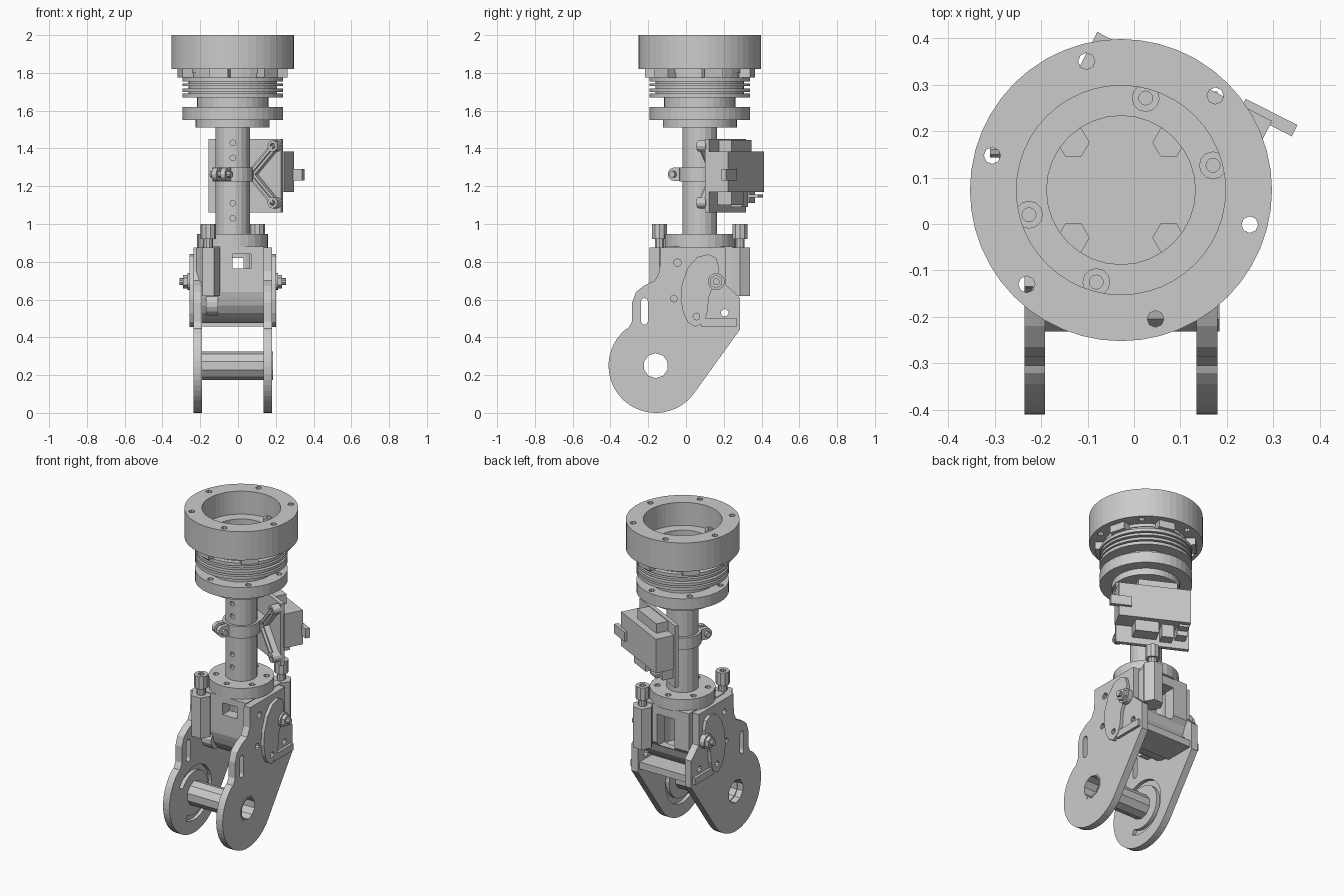
import bpy, bmesh
from math import sin, cos, pi, radians, atan2, hypot
from mathutils import Matrix, Vector

if "Cube" in bpy.data.objects:
    bpy.data.objects.remove(bpy.data.objects["Cube"])

CX, CY = -0.028, 0.073          # column axis
COL = Matrix.Translation((CX, CY, 0))
BOARD = COL @ Matrix.Rotation(radians(-27), 4, 'Z')   # rotated electronics frame


def finish(bm, name, M=None):
    bmesh.ops.remove_doubles(bm, verts=bm.verts, dist=1e-5)
    bmesh.ops.recalc_face_normals(bm, faces=bm.faces)
    if M:
        bm.transform(M)
    me = bpy.data.meshes.new(name)
    bm.to_mesh(me)
    bm.free()
    ob = bpy.data.objects.new(name, me)
    bpy.context.collection.objects.link(ob)
    return ob


def lathe(name, prof, seg=32, M=COL):
    """Revolve a closed (r, z) outline."""
    bm = bmesh.new()
    rings = [[bm.verts.new((r * cos(2 * pi * i / seg), r * sin(2 * pi * i / seg), z))
              for r, z in prof] for i in range(seg)]
    n = len(prof)
    for i in range(seg):
        a, b = rings[i], rings[(i + 1) % seg]
        for j in range(n):
            k = (j + 1) % n
            if prof[j][0] + prof[k][0] > 0:
                bm.faces.new((a[j], a[k], b[k], b[j]))
    return finish(bm, name, M)


def cyl(name, r, z0, z1, M=COL, seg=16, inner=0):
    return lathe(name, [(inner, z0), (r, z0), (r, z1), (inner, z1)], seg, M)


def along(axis, pos):
    """Frame whose z axis points along world x or y."""
    R = Matrix.Rotation(pi / 2, 4, 'Y') if axis == 'x' else Matrix.Rotation(-pi / 2, 4, 'X')
    return Matrix.Translation(pos) @ R


def box(name, a, b, M=None):
    bm = bmesh.new()
    bmesh.ops.create_cube(bm, size=1)
    for v in bm.verts:
        v.co = [(p + q) / 2 + c * (q - p) for p, q, c in zip(a, b, v.co)]
    return finish(bm, name, M)


def slab(name, pts, x0, x1):
    """Extrude a (y, z) outline along x."""
    bm = bmesh.new()
    f = bm.faces.new([bm.verts.new((x0, y, z)) for y, z in pts])
    g = bmesh.ops.extrude_face_region(bm, geom=[f])['geom']
    bmesh.ops.translate(bm, vec=(x1 - x0, 0, 0),
                        verts=[v for v in g if isinstance(v, bmesh.types.BMVert)])
    return finish(bm, name)


def cut(ob, cutters):
    for c in cutters:
        m = ob.modifiers.new('cut', 'BOOLEAN')
        m.operation, m.solver, m.object = 'DIFFERENCE', 'EXACT', c
    dg = bpy.context.evaluated_depsgraph_get()
    me = bpy.data.meshes.new_from_object(ob.evaluated_get(dg))
    ob.modifiers.clear()
    ob.data = me
    for c in cutters:
        bpy.data.objects.remove(c)


def polar(r, deg, z=0):
    return COL @ Matrix.Translation((r * cos(radians(deg)), r * sin(radians(deg)), z))


def arc(cy, cz, r, a0, a1, n):
    return [(cy + r * cos(radians(a0 + (a1 - a0) * i / n)),
             cz + r * sin(radians(a0 + (a1 - a0) * i / n))) for i in range(n + 1)]


# top coupling ring, with through bolt holes
top = lathe('top_ring', [(.225, 1.82), (.325, 1.82), (.325, 2), (.225, 2)], 48)
cut(top, [cyl('cutter', .018, 1.7, 2.1, polar(.287, -15 + 60 * k), 8) for k in range(6)])
lathe('inner_flange', [(.16, 1.80), (.24, 1.80), (.24, 1.855), (.16, 1.855)], 32)
for a in (15, 75, -105, -165):
    cyl('flange_bolt', .03, 1.85, 1.875, polar(.205, a), 12, .015)
for k in range(6):
    box('ring_lug', (.2, -.05, 1.775), (.288, .05, 1.825), COL @ Matrix.Rotation(radians(15 + 60 * k), 4, 'Z'))

# stacked plates between ring and lower disc
cyl('stack_core', .235, 1.67, 1.80, COL, 32, .165)
for z0, z1 in ((1.755, 1.775), (1.73, 1.745), (1.70, 1.717), (1.67, 1.69)):
    cyl('stack_plate', .265, z0, z1, COL, 40, .17)
cyl('stack_neck', .19, 1.615, 1.68, COL, 32, .165)
disc = lathe('lower_disc', [(0, 1.51), (.196, 1.51), (.196, 1.55), (.265, 1.55), (.265, 1.62), (0, 1.62)], 40)
cut(disc, [cyl('cutter', .018, 1.59, 1.7, polar(.23, 15 + 60 * k), 8) for k in range(6)])
for a in (45, 135, 225, 315):
    cyl('deep_nut', .035, 1.61, 1.65, polar(.145, a), 6)

# column tube with pin holes
tube = cyl('column_tube', .092, .93, 1.52, COL, 18)
cut(tube, [cyl('cutter', .015, -.2, .01, along('y', (CX, CY, z)), 8) for z in (1.43, 1.35, 1.11, 1.03)])
base = cyl('column_flange', .188, .875, .948, COL, 28)
cut(base, [cyl('cutter', .018, .9, 1, polar(.145, 30 + 60 * k), 8) for k in range(6)])

# clamp band and arms that carry the electronics
cyl('clamp_band', .108, 1.225, 1.3, BOARD, 20, .085)
for s in (-1, 1):
    box('clamp_ear', (s * .012, -.14, 1.228), (s * .04, -.08, 1.298), BOARD)
    cyl('clamp_ear_tip', .035, s * .012, s * .04, BOARD @ along('x', (0, -.135, 1.263)), 12)
cyl('clamp_screw', .018, -.06, .06, BOARD @ along('x', (0, -.135, 1.263)), 8)
box('clamp_bridge', (-.06, .07, 1.225), (.07, .14, 1.3), BOARD)
for s in (-1, 1):
    d = Vector((.14, 0, .15 * s))
    M = BOARD @ Matrix.Translation((.05, 0, 1.2625)) @ Matrix.Rotation(-atan2(d.z, d.x), 4, 'Y')
    box('bracket_arm', (0, .105, -.02), (d.length, .14, .02), M)
    box('bracket_rib', (0, .09, -.007), (d.length, .11, .007), M)
    P = BOARD @ along('y', (.19, 0, 1.2625 + .15 * s))
    cyl('bracket_eye', .03, .09, .145, P, 12, .015)

# electronics board, housing and connectors
for name, a, b in (
        ('board', (-.215, .14, 1.06), (.215, .165, 1.45)),
        ('housing', (-.2, .16, 1.17), (.222, .28, 1.385)),
        ('housing_ridge', (-.13, .16, 1.38), (.1, .24, 1.445)),
        ('side_tab', (.15, .27, 1.23), (.275, .297, 1.29)),
        ('connector_wide', (-.02, .16, 1.10), (.12, .25, 1.175)),
        ('connector_mid', (-.11, .16, 1.09), (-.04, .23, 1.175)),
        ('connector_small', (-.19, .16, 1.11), (-.13, .23, 1.175)),
        ('connector_lip', (-.19, .16, 1.14), (-.13, .28, 1.155))):
    box(name, a, b, BOARD)

# central yoke body with rounded underside, bored out and windowed
yoke = slab('yoke_body', [(-.11, .88), (-.11, .64)] + arc(.06, .64, .165, 190, 350, 10) +
            [(.245, .64), (.245, .88)], CX - .163, CX + .163)
cut(yoke, [cyl('cutter', .115, .56, .86, COL, 20),
           box('cutter', (-.03, -.3, .765), (.07, 0, .84)),
           box('cutter', (-.09, .1, .62), (.03, .4, .82))])
box('yoke_foot', (CX - .225, .08, .457), (CX + .225, .27, .50))
cyl('yoke_roller', .06, -.17, -.105, along('x', (0, -.06, .575)), 14)

# side plates, mirrored levers and pivot bolts
HY, HZ = -.16, .25
outline = ([(-.135, .875), (-.14, .75), (-.165, .70), (-.22, .675), (-.265, .64),
            (-.285, .585), (-.285, .485), (-.305, .448)] +
           arc(HY, HZ, .25, 130, 325, 26) +
           [(.285, .44), (.285, .61), (.21, .68), (.21, .875)])
lever = [(.12, .84), (.16, .82), (.175, .77), (.17, .71), (.14, .66), (.12, .61), (.115, .54),
         (.095, .48), (.05, .455), (.01, .48), (-.015, .53), (-.028, .6), (-.022, .68),
         (.01, .77), (.06, .825)]
for s, side in ((-1, 'left'), (1, 'right')):
    X = lambda d: CX + s * d
    plate = slab(side + '_side_plate', outline, X(.163), X(.208))
    cs = [cyl('cutter', r, -.4, .4, along('x', (0, y, z)), n)
          for r, y, z, n in ((.072, HY, HZ, 10), (.02, -.045, .795, 10),
                             (.018, -.065, .605, 10), (.02, .205, .53, 10))]
    cs.append(slab('cutter', arc(-.22, .59, .018, 0, 180, 6) + arc(-.22, .485, .018, 180, 360, 6), -.4, .4))
    # curved groove on the inner face
    cs.append(slab('cutter', arc(HY, HZ, .17, -120, 150, 22) + arc(HY, HZ, .135, 150, -120, 22),
                   X(.15), X(.185)))
    cut(plate, cs)
    lv = slab(side + '_lever', lever, X(.206), X(.228))
    cut(lv, [cyl('cutter', .018, -.4, .4, along('x', (0, .055, .51)), 8)])
    P = along('x', (CX, .16, .695))
    cyl(side + '_washer', .045, s * .2, s * .24, P, 14)
    cyl(side + '_pivot_nut', .036, s * .24, s * .262, P, 6)
    cyl(side + '_pivot_end', .018, s * .25, s * .282, P, 10)

# hollow axle tube between the plates
cyl('axle_tube', .075, CX - .17, CX + .212, along('x', (0, HY, HZ)), 10, .066)

# two knobbed adjusters at opposite corners
for s, where in ((1, 'front'), (-1, 'rear')):
    A = Matrix.Translation((CX - s * .13, CY - s * .213, 0))
    cyl(where + '_adjuster_body', .062, .62, .875, A, 6)
    box(where + '_adjuster_mount', (-.04, min(0, s * .12), .64), (.04, max(0, s * .12), .86), A)
    cyl(where + '_adjuster_stem', .026, .87, .93, A, 10)
    cyl(where + '_adjuster_knob', .041, .92, 1.0, A, 10, .018)
